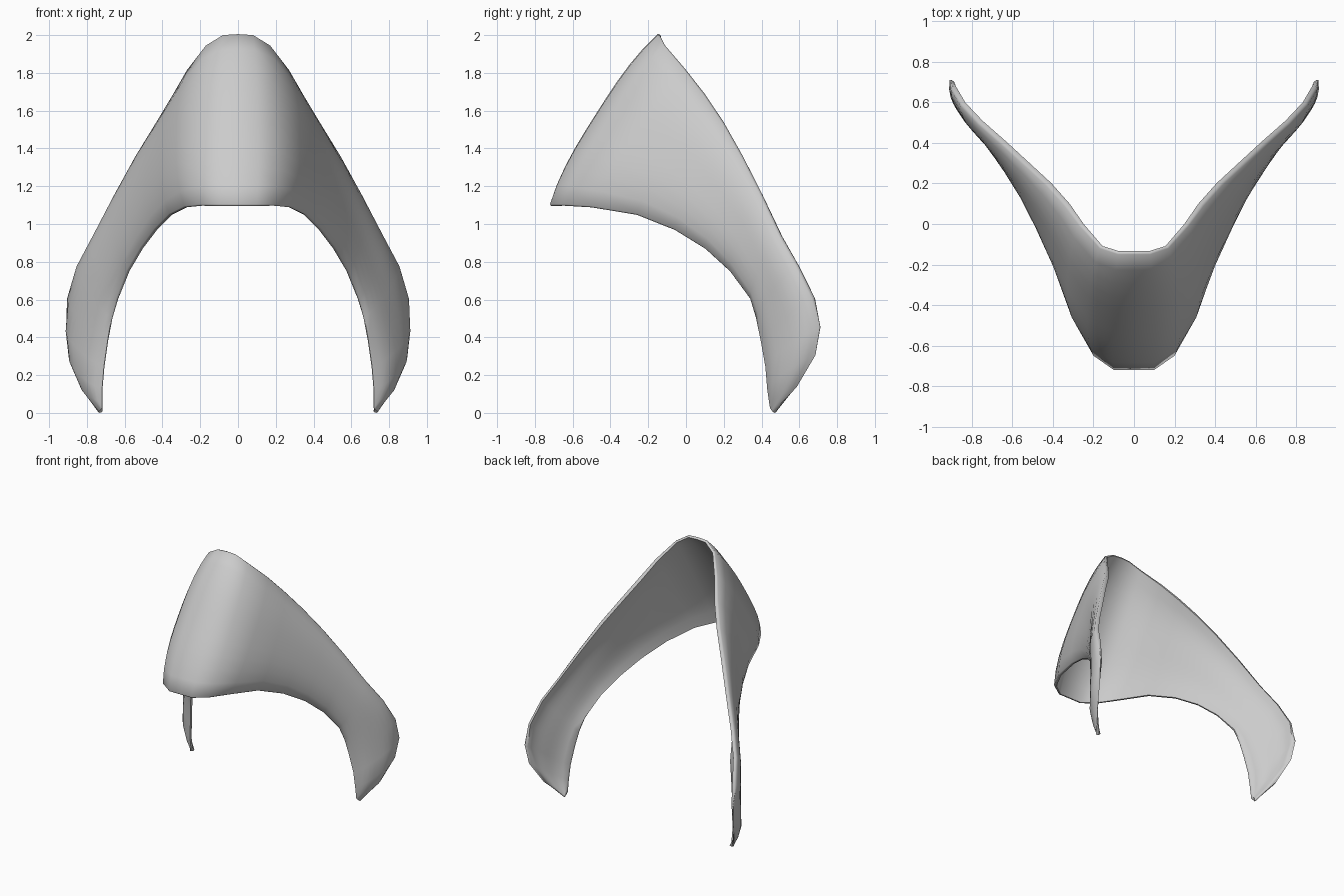
import bpy
import bmesh
import math
from mathutils import Vector

cube = bpy.data.objects.get("Cube")
if cube:
    bpy.data.objects.remove(cube, do_unlink=True)

# Rim points on the left half, from the middle of the nose to the leg tip
UPPER_RIM = [(0, -.15, 2), (.08, -.15, 1.995), (.17, -.12, 1.94), (.27, -.01, 1.81),
             (.345, .09, 1.68), (.435, .19, 1.53), (.545, .29, 1.35), (.655, .39, 1.15),
             (.77, .49, .93), (.855, .58, .77), (.905, .665, .6), (.91, .71, .45),
             (.89, .685, .3), (.83, .585, .13), (.74, .46, 0)]
LOWER_RIM = [(0, -.72, 1.1), (.1, -.72, 1.1), (.2, -.65, 1.1), (.285, -.5, 1.09),
             (.365, -.26, 1.05), (.445, -.06, .97), (.52, .1, .87), (.59, .23, .75),
             (.645, .34, .6), (.67, .37, .5), (.69, .395, .38), (.71, .42, .24),
             (.72, .43, .12), (.72, .44, .05), (.72, .445, .02)]
# Outward bow of the shell and width of the upper rim at each point
SWELL = [.05, .05, .055, .055, .055, .055, .045, .04, .037, .037, .04, .055, .055, .03, 0]
RIM_WIDTH = [.02, .02, .02, .025, .03, .03, .03, .03, .03, .03, .03, .03, .035, .03, .02]
# Share of the rib cut back inside, leaving a slanted lip at the leg end
LIP = {11: .06, 12: .22, 13: .35}
ROWS = 10
LAST = len(UPPER_RIM) - 1


def both_sides(points):
    """Mirror a half rim into a full rim running from right to left."""
    left = [Vector(p) for p in points]
    right = [Vector((-p.x, p.y, p.z)) for p in left[:0:-1]]
    return right + left


def rib_points(top, bottom, outward, step):
    """Closed section: bowed outside, flatter inside, rounded rims."""
    body = .006 if step < 4 else .012
    lean = min(1, max(0, (step - 7) / 3))

    def outside(v):
        bow = 1 - abs(2 * v - 1) ** 3
        return top.lerp(bottom, v) + outward * SWELL[step] * bow

    def inside(v):
        inward = (-outward).lerp(Vector((0, 1, 0)), lean * v).normalized()
        wall = RIM_WIDTH[step] * (1 - v) + .02 * v + body * math.sin(math.pi * v)
        return outside(v) + inward * wall

    cut = LIP.get(step, 0)
    outer = [outside(j / ROWS) for j in range(ROWS + 1)]
    inner = [inside(cut + (1 - cut) * j / ROWS) for j in range(ROWS + 1)]
    edge = (top - bottom).normalized()
    upper_round = (outer[0] + inner[0]) / 2 + edge * RIM_WIDTH[step] * .28
    lower_round = (outer[-1] + inner[-1]) / 2 - edge * .005
    return outer + [lower_round] + inner[::-1] + [upper_round]


upper, lower = both_sides(UPPER_RIM), both_sides(LOWER_RIM)
middle = [(a + b) / 2 for a, b in zip(upper, lower)]
count = len(upper)

# Shell skinned over the ribs
bm = bmesh.new()
ribs = []
for i in range(count):
    along = middle[min(i + 1, count - 1)] - middle[max(i - 1, 0)]
    outward = (lower[i] - upper[i]).cross(along).normalized()
    points = rib_points(upper[i], lower[i], outward, abs(i - LAST))
    ribs.append([bm.verts.new(p) for p in points])
for a, b in zip(ribs, ribs[1:]):
    for j in range(len(a)):
        k = (j + 1) % len(a)
        bm.faces.new((a[j], a[k], b[k], b[j]))
bm.faces.new(ribs[0])
bm.faces.new(ribs[-1])
bmesh.ops.recalc_face_normals(bm, faces=bm.faces)

# Rest the leg tips on the ground
lowest = min(v.co.z for v in bm.verts)
bmesh.ops.translate(bm, verts=bm.verts, vec=(0, 0, -lowest))

mesh = bpy.data.meshes.new("curved_shell")
bm.to_mesh(mesh)
bm.free()
shell = bpy.data.objects.new("curved_shell", mesh)
bpy.context.collection.objects.link(shell)

# Grey finish
grey = bpy.data.materials.new("plain_grey")
grey.use_nodes = True
colour = (.6, .6, .6, 1)
grey.diffuse_color = colour
grey.node_tree.nodes["Principled BSDF"].inputs["Base Color"].default_value = colour
mesh.materials.append(grey)

for other in bpy.context.selected_objects:
    other.select_set(False)
bpy.context.view_layer.objects.active = shell
shell.select_set(True)
bpy.ops.object.shade_smooth_by_angle(angle=math.radians(66))
